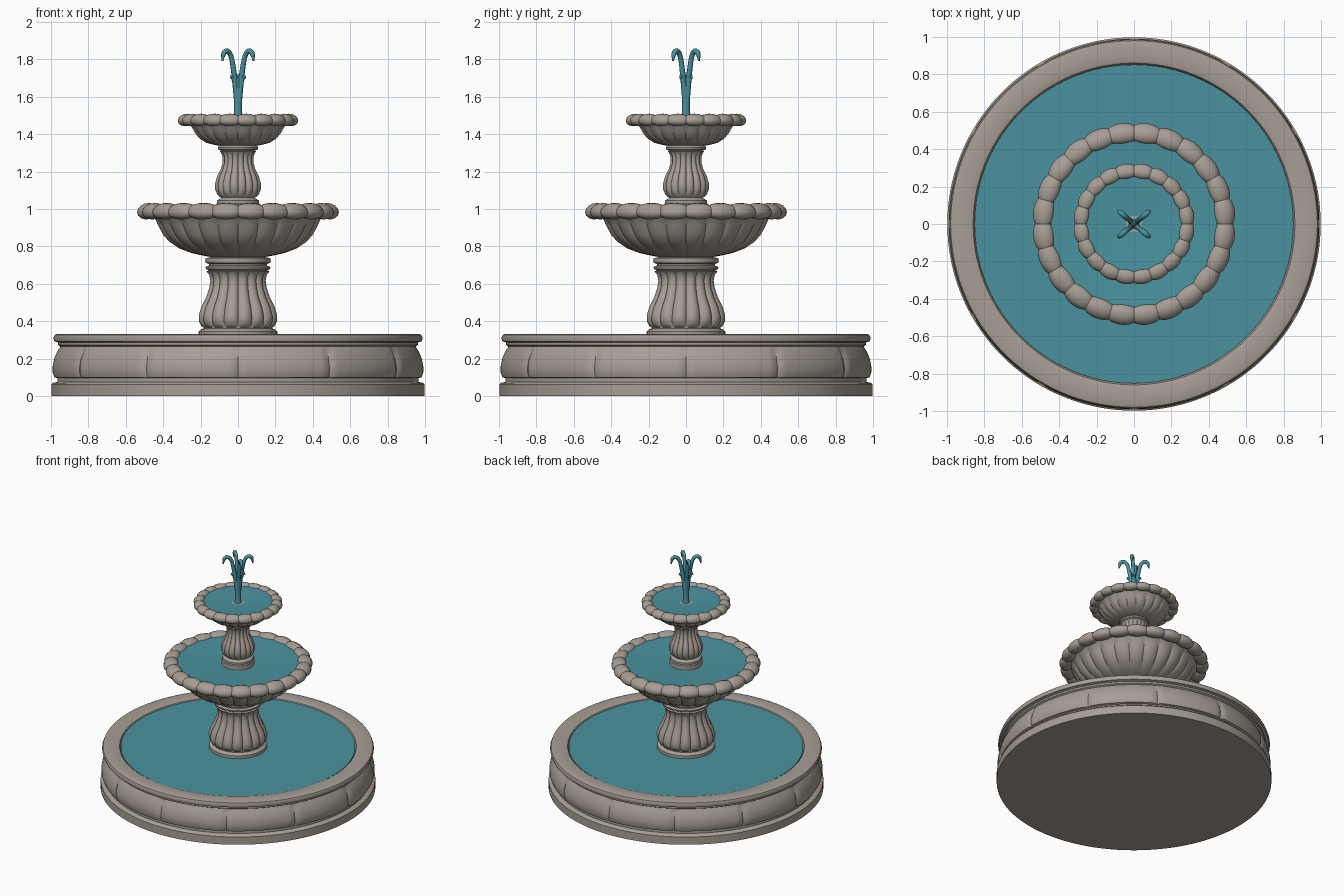
import bpy, bmesh, math
from math import sin, cos, pi, radians

cube = bpy.data.objects.get("Cube")
if cube:
    bpy.data.objects.remove(cube, do_unlink=True)


def material(name, rgb):
    m = bpy.data.materials.new(name)
    m.use_nodes = True
    m.diffuse_color = (*rgb, 1)
    m.node_tree.nodes["Principled BSDF"].inputs["Base Color"].default_value = (*rgb, 1)
    return m


STONE = material("warm grey stone", (0.39, 0.345, 0.30))
WATER = material("teal water", (0.068, 0.29, 0.345))


def finish(ob, mat, angle=40):
    ob.data.materials.clear()
    ob.data.materials.append(mat)
    bpy.ops.object.select_all(action='DESELECT')
    ob.select_set(True)
    bpy.context.view_layer.objects.active = ob
    bpy.ops.object.shade_smooth_by_angle(angle=radians(angle))


def lobes(n):
    """Rounded lobes with creases: 0 on the crown, -1 in the crease."""
    return lambda a: abs(sin(n * a / 2)) ** 0.7 - 1


def joints(n):
    """Wide flat panels parted by narrow grooves."""
    return lambda a: -math.exp(-(sin(n * a / 2) / 0.07) ** 2)


def lathe(name, rings, mat, steps, wave=lambda a: 0, closed=False):
    """Spin (radius, height, wave depth) rings; ends are capped unless closed."""
    bm = bmesh.new()
    loops = []
    for r, z, depth in rings:
        loop = []
        for i in range(steps):
            a = 2 * pi * i / steps
            q = r + depth * wave(a)
            loop.append(bm.verts.new((q * cos(a), q * sin(a), z)))
        loops.append(loop)
    pairs = list(zip(loops, loops[1:]))
    if closed:
        pairs.append((loops[-1], loops[0]))
    for lo, hi in pairs:
        for i in range(steps):
            j = (i + 1) % steps
            bm.faces.new((lo[i], lo[j], hi[j], hi[i]))
    if not closed:
        bm.faces.new(loops[0][::-1])
        bm.faces.new(loops[-1])
    return link(name, bm, mat)


def link(name, bm, mat):
    bmesh.ops.recalc_face_normals(bm, faces=bm.faces)
    me = bpy.data.meshes.new(name)
    bm.to_mesh(me)
    bm.free()
    ob = bpy.data.objects.new(name, me)
    bpy.context.collection.objects.link(ob)
    finish(ob, mat)
    return ob


def scalloped_rim(name, radius, z, half_width, half_height, n):
    """Ring of shell-like beads: a torus whose section swells n times."""
    bm = bmesh.new()
    steps, sides = n * 10, 14
    wave = lobes(n)
    loops = []
    for i in range(steps):
        a = 2 * pi * i / steps
        s = 1 + 0.26 * wave(a)
        loop = []
        for k in range(sides):
            t = 2 * pi * k / sides
            q = radius + half_width * s * cos(t)
            # the outer edge hangs a little lower than the inner edge
            h = z + half_height * s * sin(t) - 0.1 * half_width * cos(t)
            loop.append(bm.verts.new((q * cos(a), q * sin(a), h)))
        loops.append(loop)
    for i in range(steps):
        lo, hi = loops[i], loops[(i + 1) % steps]
        for k in range(sides):
            m = (k + 1) % sides
            bm.faces.new((lo[k], hi[k], hi[m], lo[m]))
    link(name, bm, STONE)


# Ground pool: plinth, panelled bulging wall, moulded lip and open inside
lathe("pool_wall", [
    (0.998, 0, 0), (0.998, 0.062, 0), (0.99, 0.07, 0), (0.965, 0.075, 0), (0.965, 0.095, 0),
    (0.982, 0.1, 0.012), (0.991, 0.125, 0.014), (0.991, 0.16, 0.014), (0.983, 0.2, 0.014),
    (0.968, 0.235, 0.012), (0.953, 0.26, 0.008), (0.95, 0.265, 0), (0.962, 0.272, 0),
    (0.962, 0.286, 0), (0.982, 0.292, 0), (0.987, 0.31, 0), (0.98, 0.327, 0), (0.965, 0.332, 0),
    (0.875, 0.332, 0), (0.86, 0.327, 0), (0.85, 0.31, 0), (0.85, 0.05, 0)],
    STONE, 240, joints(12))
lathe("pool_water", [(0.852, 0.31, 0), (0.852, 0.322, 0)], WATER, 96)

# Lower pedestal
lathe("lower_pedestal", [
    (0.21, 0.31, 0), (0.21, 0.345, 0), (0.2, 0.355, 0), (0.185, 0.36, 0), (0.185, 0.367, 0),
    (0.2, 0.375, 0.012), (0.212, 0.4, 0.018), (0.213, 0.43, 0.02), (0.2, 0.475, 0.02),
    (0.172, 0.53, 0.018), (0.155, 0.58, 0.016), (0.15, 0.62, 0.014), (0.157, 0.65, 0.012),
    (0.17, 0.665, 0.006), (0.158, 0.672, 0), (0.172, 0.68, 0), (0.173, 0.69, 0),
    (0.155, 0.697, 0), (0.155, 0.706, 0), (0.172, 0.712, 0), (0.176, 0.722, 0),
    (0.172, 0.737, 0), (0.145, 0.742, 0), (0.145, 0.77, 0)],
    STONE, 192, lobes(16))

# Lower bowl
lathe("lower_bowl", [
    (0.14, 0.742, 0), (0.185, 0.75, 0.004), (0.25, 0.764, 0.009), (0.315, 0.788, 0.014),
    (0.37, 0.825, 0.016), (0.405, 0.865, 0.016), (0.428, 0.91, 0.014), (0.445, 0.945, 0.01),
    (0.47, 0.975, 0), (0.47, 0.99, 0)],
    STONE, 240, lobes(24))
scalloped_rim("lower_bowl_rim", 0.487, 0.988, 0.056, 0.044, 24)
lathe("lower_bowl_water", [(0.445, 0.985, 0), (0.445, 1.008, 0), (0.28, 0.998, 0), (0.03, 0.985, 0)],
      WATER, 96)

# Upper pedestal
lathe("upper_pedestal", [
    (0.12, 0.975, 0), (0.12, 1.025, 0), (0.113, 1.03, 0), (0.113, 1.045, 0), (0.1, 1.052, 0),
    (0.092, 1.06, 0), (0.112, 1.075, 0.008), (0.124, 1.105, 0.012), (0.125, 1.135, 0.012),
    (0.113, 1.175, 0.012), (0.095, 1.21, 0.01), (0.084, 1.245, 0.008), (0.084, 1.28, 0.008),
    (0.092, 1.3, 0.006), (0.098, 1.308, 0), (0.09, 1.312, 0), (0.106, 1.318, 0),
    (0.108, 1.328, 0), (0.102, 1.338, 0), (0.085, 1.342, 0), (0.085, 1.36, 0)],
    STONE, 192, lobes(16))

# Upper bowl
lathe("upper_bowl", [
    (0.085, 1.336, 0), (0.125, 1.342, 0.004), (0.17, 1.353, 0.008), (0.205, 1.375, 0.01),
    (0.228, 1.4, 0.01), (0.245, 1.43, 0.009), (0.257, 1.45, 0.006), (0.275, 1.47, 0),
    (0.275, 1.48, 0)],
    STONE, 200, lobes(20))
scalloped_rim("upper_bowl_rim", 0.284, 1.476, 0.041, 0.033, 20)
lathe("upper_bowl_water", [(0.253, 1.47, 0), (0.253, 1.492, 0), (0.14, 1.486, 0), (0.012, 1.478, 0)],
      WATER, 96)


# Water jet: a stem that parts into four curling sprays with small drips
def spray(name, angle, path):
    cu = bpy.data.curves.new(name, 'CURVE')
    cu.dimensions = '3D'
    cu.bevel_depth = 1
    cu.bevel_resolution = 2
    cu.resolution_u = 4
    cu.use_fill_caps = True
    sp = cu.splines.new('NURBS')
    sp.points.add(len(path) - 1)
    sp.use_endpoint_u = True
    sp.order_u = 3
    for p, (d, z, r) in zip(sp.points, path):
        p.co = (d * cos(angle), d * sin(angle), z, 1)
        p.radius = r
    ob = bpy.data.objects.new(name, cu)
    bpy.context.collection.objects.link(ob)
    bpy.ops.object.select_all(action='DESELECT')
    ob.select_set(True)
    bpy.context.view_layer.objects.active = ob
    bpy.ops.object.convert(target='MESH')
    finish(bpy.context.object, WATER, 60)


lathe("jet_stem", [(0.026, 1.475, 0), (0.021, 1.53, 0), (0.022, 1.6, 0), (0.025, 1.66, 0),
                   (0.02, 1.7, 0), (0.006, 1.72, 0)], WATER, 16)
for k in range(4):
    a = radians((40, 140, 220, 320)[k])
    spray(f"jet_spray_{k + 1}", a, [
        (0.008, 1.56, 0.014), (0.018, 1.67, 0.016), (0.032, 1.75, 0.014), (0.048, 1.825, 0.013),
        (0.078, 1.85, 0.015), (0.106, 1.83, 0.014), (0.108, 1.79, 0.004)])
    spray(f"jet_drip_{k + 1}", a, [
        (0.012, 1.62, 0.009), (0.03, 1.69, 0.01), (0.046, 1.72, 0.008), (0.05, 1.695, 0.003)])
